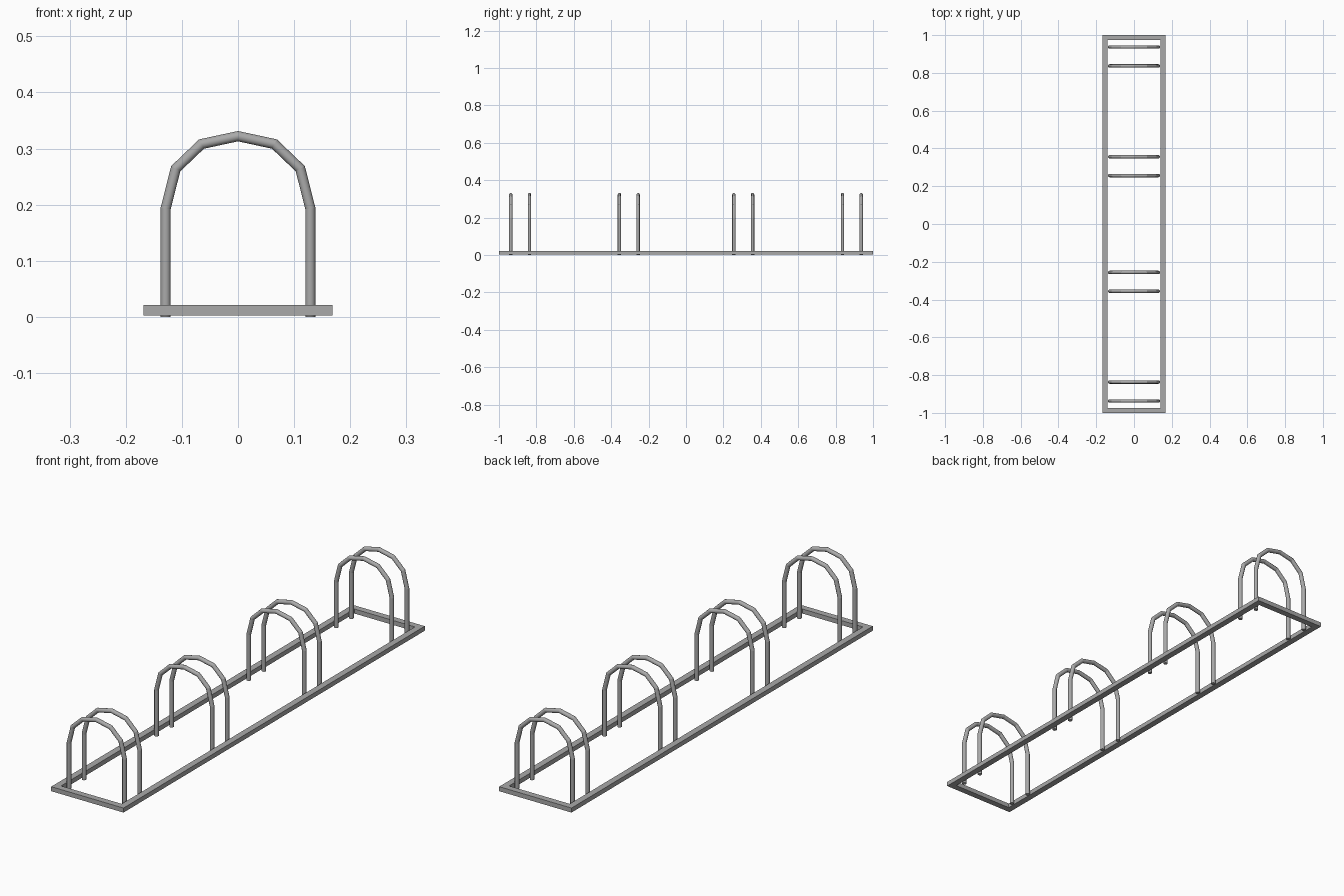
import bpy, bmesh, math
from mathutils import Vector

if "Cube" in bpy.data.objects:
    bpy.data.objects.remove(bpy.data.objects["Cube"])

steel = bpy.data.materials.new("grey_steel")
steel.diffuse_color = (0.40, 0.40, 0.40, 1)
steel.use_nodes = True
steel.node_tree.nodes["Principled BSDF"].inputs["Base Color"].default_value = steel.diffuse_color


def make_object(name, bm):
    bmesh.ops.recalc_face_normals(bm, faces=bm.faces[:])
    mesh = bpy.data.meshes.new(name)
    bm.to_mesh(mesh)
    bm.free()
    mesh.materials.append(steel)
    obj = bpy.data.objects.new(name, mesh)
    bpy.context.collection.objects.link(obj)
    return obj


# Rectangular ground frame: a square bar section swept round four mitred corners
def build_frame(hx, hy, bar, z0, z1):
    bm = bmesh.new()
    rings = []
    for sx, sy in ((1, 1), (-1, 1), (-1, -1), (1, -1)):
        rings.append([bm.verts.new((sx * (hx - d), sy * (hy - d), z))
                      for d, z in ((0, z0), (0, z1), (bar, z1), (bar, z0))])
    for i in range(4):
        a, b = rings[i], rings[(i + 1) % 4]
        for j in range(4):
            k = (j + 1) % 4
            bm.faces.new((a[j], a[k], b[k], b[j]))
    return make_object("ground_frame", bm)


# Bent tube hoop: round section swept along a path with mitred bends
def build_hoop(name, path, y, radius, sides=12):
    bm = bmesh.new()
    pts = [Vector((x, y, z)) for x, z in path]
    rings = []
    for i, p in enumerate(pts):
        before = (p - pts[i - 1]).normalized() if i else (pts[1] - p).normalized()
        after = (pts[i + 1] - p).normalized() if i < len(pts) - 1 else before
        tangent = (before + after).normalized()
        side = tangent.cross(Vector((0, 1, 0))) / tangent.dot(before)
        ring = []
        for s in range(sides):
            a = 2 * math.pi * s / sides
            ring.append(bm.verts.new(p + side * radius * math.cos(a)
                                     + Vector((0, radius * math.sin(a), 0))))
        rings.append(ring)
    for a, b in zip(rings, rings[1:]):
        for s in range(sides):
            t = (s + 1) % sides
            bm.faces.new((a[s], a[t], b[t], b[s])).smooth = True
    bm.faces.new(rings[0])
    bm.faces.new(rings[-1])
    # keep the bends and the end caps crisp
    for ring in rings:
        for s in range(sides):
            bm.edges.get((ring[s], ring[(s + 1) % sides])).smooth = False
    return make_object(name, bm)


build_frame(0.168, 1.0, 0.027, 0.002, 0.021)

# Half of the hoop profile (x, z), mirrored about the crown
half = [(0.129, 0.0), (0.129, 0.193), (0.111, 0.264), (0.065, 0.308)]
profile = half + [(0, 0.322)] + [(-x, z) for x, z in reversed(half)]

# Four wheel slots, each a pair of hoops
for n, slot in enumerate((-0.887, -0.306, 0.306, 0.887)):
    for label, dy in (("front", -0.05), ("back", 0.05)):
        build_hoop(f"wheel_hoop_{n + 1}_{label}", profile, slot + dy, 0.009)
